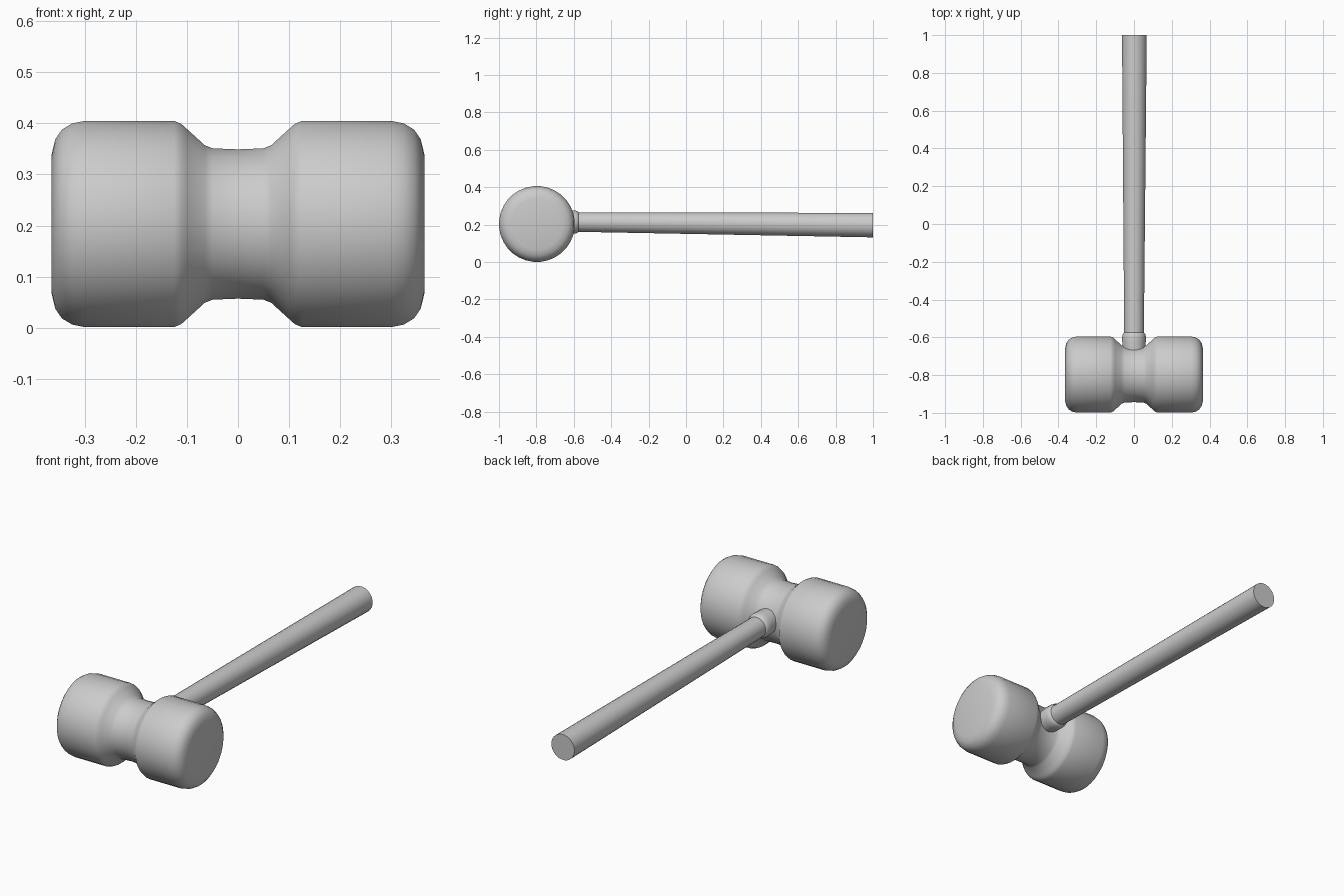
import bpy
import math
from mathutils import Matrix, Vector

cube = bpy.data.objects.get("Cube")
if cube:
    bpy.data.objects.remove(cube, do_unlink=True)

grey = bpy.data.materials.new("light grey")
grey.use_nodes = True
GREY = (0.6, 0.6, 0.6, 1)
grey.diffuse_color = GREY
grey.node_tree.nodes["Principled BSDF"].inputs["Base Color"].default_value = GREY


def lathe(name, profile, sides, matrix, angle):
    """Turn (height, radius) points around local z, then place the part."""
    verts, faces = [], []
    for h, r in profile:
        for i in range(sides):
            a = math.tau * (i + 0.5) / sides
            verts.append(matrix @ Vector((r * math.cos(a), r * math.sin(a), h)))
    for k in range(len(profile) - 1):
        for i in range(sides):
            j = (i + 1) % sides
            faces.append((k * sides + i, k * sides + j,
                          (k + 1) * sides + j, (k + 1) * sides + i))
    faces.append(tuple(reversed(range(sides))))
    faces.append(tuple(range(len(verts) - sides, len(verts))))
    mesh = bpy.data.meshes.new(name)
    mesh.from_pydata(verts, [], faces)
    mesh.materials.append(grey)
    obj = bpy.data.objects.new(name, mesh)
    bpy.context.collection.objects.link(obj)
    bpy.ops.object.select_all(action="DESELECT")
    obj.select_set(True)
    bpy.context.view_layer.objects.active = obj
    bpy.ops.object.shade_smooth_by_angle(angle=math.radians(angle))
    return obj


# Mallet head: one half profile, mirrored about the waist
half = [(0.0, 0.147), (0.05, 0.149), (0.065, 0.155), (0.1, 0.187),
        (0.111, 0.197), (0.125, 0.203), (0.3, 0.203), (0.325, 0.198),
        (0.345, 0.186), (0.358, 0.167), (0.365, 0.138)]
profile = [(-x, r) for x, r in reversed(half[1:])] + half
lathe("mallet_head", profile, 32,
      Matrix.Translation((0, -0.797, 0.203)) @ Matrix.Rotation(math.pi / 2, 4, "Y"), 50)


def along(start, end):
    """Matrix taking local z from start towards end."""
    turn = (end - start).to_track_quat("Z", "Y").to_matrix().to_4x4()
    return Matrix.Translation(start) @ turn


# Tapered handle, tilted slightly down towards the grip end
root, tip = Vector((0, -0.75, 0.215)), Vector((0.002, 1.0, 0.197))
length = (tip - root).length
lathe("handle", [(0, 0.051), (length, 0.066)], 24, along(root, tip), 40)

# Low rounded collar where the handle enters the head
lathe("handle_collar",
      [(0.06, 0.058), (0.13, 0.063), (0.155, 0.063), (0.17, 0.059), (0.176, 0.052)],
      24, along(root, tip), 60)
